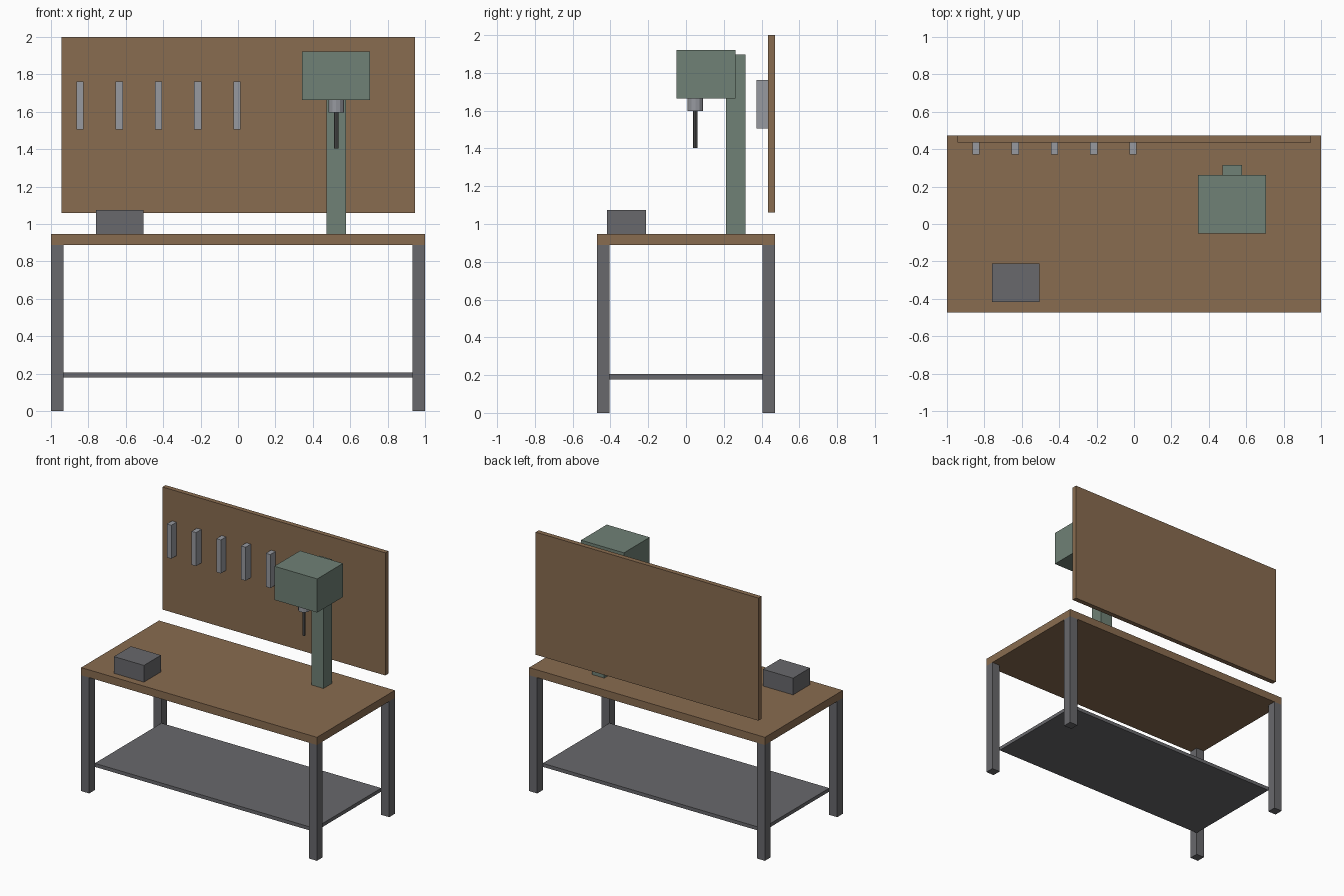
import bpy
from mathutils import Vector

if "Cube" in bpy.data.objects:
    bpy.data.objects.remove(bpy.data.objects["Cube"])


def material(name, r, g, b):
    mat = bpy.data.materials.new(name)
    mat.use_nodes = True
    mat.diffuse_color = (r, g, b, 1)
    mat.node_tree.nodes["Principled BSDF"].inputs["Base Color"].default_value = (r, g, b, 1)
    return mat


wood = material("brown wood", 0.25, 0.15, 0.08)
steel = material("dark steel", 0.14, 0.14, 0.15)
green = material("machine green", 0.16, 0.22, 0.18)
silver = material("tool silver", 0.31, 0.32, 0.35)
bit_grey = material("drill bit grey", 0.09, 0.09, 0.09)


def finish(name, mat):
    obj = bpy.context.object
    obj.name = obj.data.name = name
    obj.data.materials.append(mat)
    return obj


def box(name, low, high, mat):
    low, high = Vector(low), Vector(high)
    bpy.ops.mesh.primitive_cube_add(size=1, location=(low + high) / 2)
    bpy.context.object.scale = high - low
    bpy.ops.object.transform_apply(location=False, rotation=False, scale=True)
    return finish(name, mat)


def rod(name, x, y, bottom, top, radius, sides, mat):
    bpy.ops.mesh.primitive_cylinder_add(vertices=sides, radius=radius, depth=top - bottom,
                                        location=(x, y, (bottom + top) / 2))
    return finish(name, mat)


# Bench: top, four legs and lower shelf
half_x, half_y, leg = 1.0, 0.472, 0.068
under, top = 0.888, 0.947
box("bench_top", (-half_x, -half_y, under), (half_x, half_y, top), wood)
for side, sx in (("left", 1), ("right", -1)):
    for end, sy in (("front", -1), ("back", 1)):
        cx, cy = sx * (half_x - leg / 2), sy * (half_y - leg / 2)
        box(f"{end}_{side}_leg", (cx - leg / 2, cy - leg / 2, 0),
            (cx + leg / 2, cy + leg / 2, under), steel)
inner_x, inner_y = half_x - leg, half_y - leg
box("lower_shelf", (-inner_x, -inner_y, 0.178), (inner_x, inner_y, 0.205), steel)

# Back board with a row of hanging tools
board_front = 0.435
box("tool_board", (-0.945, board_front, 1.06), (0.945, half_y, 2.0), wood)
for i in range(5):
    x = -0.845 + 0.21 * i
    box(f"hanging_tool_{i + 1}", (x - 0.019, 0.372, 1.505),
        (x + 0.019, board_front, 1.762), silver)

# Vise block on the bench
box("vise", (-0.76, -0.418, top), (-0.505, -0.212, 1.075), steel)

# Drill press: column, head, chuck and bit
drill_x, drill_y = 0.525, 0.05
box("drill_column", (drill_x - 0.052, 0.212, top), (drill_x + 0.052, 0.315, 1.898), green)
box("drill_head", (drill_x - 0.182, -0.05, 1.664), (drill_x + 0.182, 0.262, 1.922), green)
rod("drill_chuck", drill_x, drill_y, 1.597, 1.664, 0.041, 12, silver)
rod("drill_bit", drill_x, drill_y, 1.403, 1.597, 0.012, 8, bit_grey)
